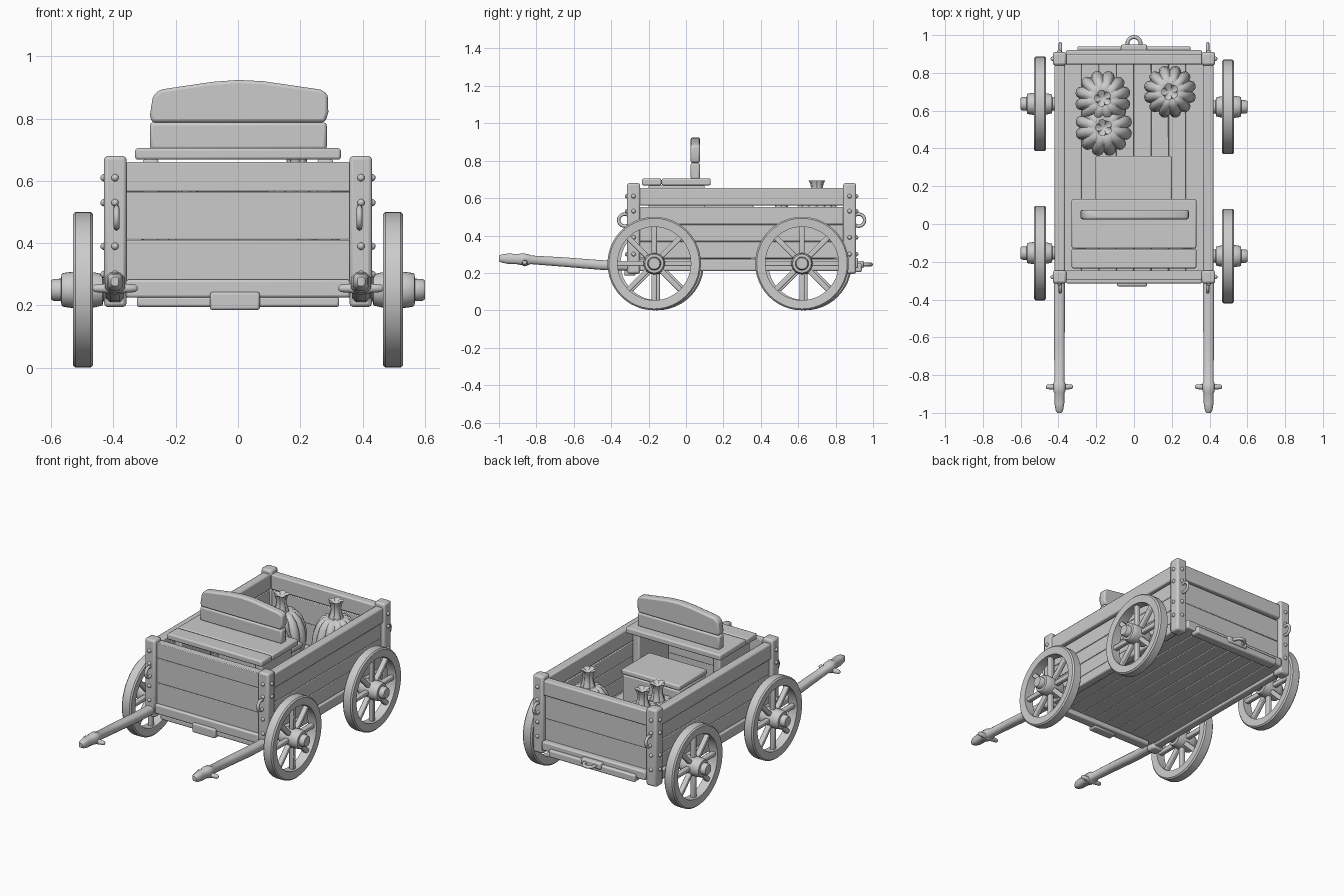
import bpy, bmesh, math
from mathutils import Matrix, Vector

if "Cube" in bpy.data.objects:
    bpy.data.objects.remove(bpy.data.objects["Cube"])

TAU = 2 * math.pi


def finish(name, bm, bevel=0.0, angle=35):
    bmesh.ops.recalc_face_normals(bm, faces=bm.faces)
    me = bpy.data.meshes.new(name)
    bm.to_mesh(me)
    bm.free()
    ob = bpy.data.objects.new(name, me)
    bpy.context.collection.objects.link(ob)
    if bevel:
        m = ob.modifiers.new("soft_edges", 'BEVEL')
        m.width, m.segments, m.limit_method = bevel, 2, 'ANGLE'
    bpy.ops.object.select_all(action='DESELECT')
    ob.select_set(True)
    bpy.context.view_layer.objects.active = ob
    bpy.ops.object.shade_smooth_by_angle(angle=math.radians(angle))
    return ob


def box(name, x, y, z, bevel=0.008):
    bm = bmesh.new()
    size = Matrix.Diagonal((x[1] - x[0], y[1] - y[0], z[1] - z[0], 1))
    mid = Matrix.Translation(((x[0] + x[1]) / 2, (y[0] + y[1]) / 2, (z[0] + z[1]) / 2))
    bmesh.ops.create_cube(bm, size=1, matrix=mid @ size)
    return finish(name, bm, bevel)


def skin(bm, rings, loop=False):
    n = len(rings[0])
    for a, b in zip(rings, rings[1:] + (rings[:1] if loop else [])):
        for i in range(n):
            bm.faces.new((a[i], a[(i + 1) % n], b[(i + 1) % n], b[i]))
    if not loop:
        bm.faces.new(rings[0])
        bm.faces.new(rings[-1])


def lathe(bm, profile, n, mat, loop=False, lobes=0):
    # profile points: (radius, height, lobe depth)
    rings = []
    for r, h, *d in profile:
        ring = []
        for i in range(n):
            a = TAU * i / n
            k = 1 - d[0] * (1 - abs(math.sin(a * lobes / 2))) ** 1.5 if d else 1
            ring.append(bm.verts.new(mat @ Vector((r * k * math.cos(a), r * k * math.sin(a), h))))
        rings.append(ring)
    skin(bm, rings, loop)


def torus(name, loc, axis, R, r):
    bm = bmesh.new()
    mat = Matrix.Translation(loc) @ Vector((0, 0, 1)).rotation_difference(Vector(axis)).to_matrix().to_4x4()
    prof = [(R + r * math.cos(TAU * i / 8), r * math.sin(TAU * i / 8)) for i in range(8)]
    lathe(bm, prof, 24, mat, loop=True)
    return finish(name, bm, angle=60)


# Floor planks
for i in range(8):
    x = -0.37 + i * 0.0925
    box(f"floor_plank_{i}", (x, x + 0.0915), (-0.27, 0.88), (0.225, 0.275), 0.005)

# Side walls and corner posts
for s, side in ((-1, "left"), (1, "right")):
    def sx(a, b):
        return tuple(sorted((s * a, s * b)))
    box(f"{side}_top_rail", sx(0.365, 0.42), (-0.27, 0.87), (0.56, 0.655))
    for i, (z0, z1) in enumerate(((0.278, 0.367), (0.369, 0.458), (0.46, 0.552))):
        box(f"{side}_wall_board_{i}", sx(0.37, 0.405), (-0.27, 0.87), (z0, z1), 0.004)
    box(f"{side}_bottom_rail", sx(0.365, 0.415), (-0.27, 0.87), (0.21, 0.275))
    for end, y0, y1, d in (("front", -0.315, -0.245, -1), ("back", 0.84, 0.91, 1)):
        box(f"{side}_{end}_post", sx(0.358, 0.43), (y0, y1), (0.195, 0.68), 0.012)
        face = y0 if d < 0 else y1
        torus(f"{side}_{end}_ring", (s * 0.39, face + d * 0.013, 0.482), (1, 0, 0), 0.032, 0.009)
        # Bolt heads on the outer and end faces
        bm = bmesh.new()
        for z in (0.30, 0.39, 0.53, 0.61):
            for p in ((s * 0.43, (y0 + y1) / 2, z), (s * 0.395, face, z)):
                bmesh.ops.create_icosphere(bm, subdivisions=2, radius=0.012, matrix=Matrix.Translation(p))
        finish(f"{side}_{end}_bolts", bm, angle=60)

# Front and back boards
for i, (z0, z1) in enumerate(((0.275, 0.41), (0.411, 0.565), (0.566, 0.66))):
    box(f"front_board_{i}", (-0.36, 0.36), (-0.295, -0.245), (z0, z1), 0.004)
for i, (z0, z1) in enumerate(((0.275, 0.41), (0.411, 0.552))):
    box(f"back_board_{i}", (-0.36, 0.36), (0.85, 0.885), (z0, z1), 0.004)
box("back_top_rail", (-0.365, 0.365), (0.845, 0.9), (0.56, 0.655))

# Bottom beams, brackets and tow ring
box("front_beam", (-0.36, 0.36), (-0.315, -0.25), (0.225, 0.283))
box("front_lower_beam", (-0.325, 0.325), (-0.31, -0.25), (0.195, 0.228))
box("front_bracket", (-0.09, 0.07), (-0.33, -0.27), (0.185, 0.243))
box("back_beam", (-0.36, 0.36), (0.855, 0.92), (0.225, 0.28))
box("back_lower_beam", (-0.30, 0.30), (0.88, 0.94), (0.205, 0.25))
box("tow_bracket", (-0.07, 0.07), (0.90, 0.95), (0.225, 0.265))
torus("tow_ring", (0, 0.955, 0.245), (0, 0, 1), 0.035, 0.010)

# Seat, supports and arched backrest
for i, (y0, y1) in enumerate(((-0.235, -0.132), (-0.13, 0.132))):
    box(f"seat_board_{i}", (-0.33, 0.33), (y0, y1), (0.668, 0.705))
for s, side in ((-1, "left"), (1, "right")):
    box(f"{side}_seat_support", (s * 0.28 - 0.025, s * 0.28 + 0.025), (-0.2, 0.1), (0.27, 0.67))
box("backrest_lower_board", (-0.283, 0.285), (0.025, 0.075), (0.70, 0.788), 0.01)
outline = [(-0.277, 0.788), (0.28, 0.788), (0.29, 0.82), (0.288, 0.878), (0.265, 0.893), (0.17, 0.907),
           (0.08, 0.92), (0, 0.924), (-0.08, 0.918), (-0.17, 0.905), (-0.25, 0.893), (-0.273, 0.873), (-0.283, 0.81)]
bm = bmesh.new()
skin(bm, [[bm.verts.new((x, y, z)) for x, z in outline] for y in (0.025, 0.075)])
finish("backrest_arched_board", bm, 0.01)

# Crate behind the seat
box("crate", (-0.2, 0.195), (0.085, 0.355), (0.275, 0.53))
box("crate_lid", (-0.205, 0.2), (0.08, 0.36), (0.533, 0.565))

# Shafts with crossbars
for s, side in ((-1, "left"), (1, "right")):
    bm = bmesh.new()
    # section: y, centre z, half width, half height
    path = [(-0.25, 0.235, 0.03, 0.026), (-0.45, 0.242, 0.029, 0.026), (-0.65, 0.258, 0.028, 0.025),
            (-0.83, 0.27, 0.026, 0.023), (-0.845, 0.271, 0.032, 0.03), (-0.885, 0.273, 0.032, 0.032),
            (-0.895, 0.273, 0.027, 0.027), (-0.95, 0.276, 0.026, 0.028), (-0.985, 0.277, 0.02, 0.022),
            (-1.0, 0.277, 0.012, 0.014)]
    c = 0.55
    octo = ((1, c), (c, 1), (-c, 1), (-1, c), (-1, -c), (-c, -1), (c, -1), (1, -c))
    skin(bm, [[bm.verts.new((s * 0.395 + u * w, y, z + v * h)) for u, v in octo] for y, z, w, h in path])
    finish(f"{side}_shaft", bm, angle=50)
    bm = bmesh.new()
    mat = Matrix.Translation((s * 0.395, -0.862, 0.255)) @ Matrix.Rotation(math.pi / 2, 4, 'Y')
    lathe(bm, [(0.006, -0.072), (0.012, -0.065), (0.014, -0.04), (0.02, 0),
               (0.014, 0.04), (0.012, 0.065), (0.006, 0.072)], 12, mat)
    finish(f"{side}_shaft_crossbar", bm, angle=60)

# Wheels: rim, eight spokes, stepped hub
for s, side in ((-1, "left"), (1, "right")):
    for end, y in (("front", -0.17), ("back", 0.62)):
        y += 0.008 * (1 - s)
        mat = Matrix.Translation((0, y, 0.25)) @ Matrix.Rotation(s * math.pi / 2, 4, 'Y')
        bm = bmesh.new()
        lathe(bm, [(0.196, 0.468), (0.242, 0.465), (0.25, 0.473), (0.25, 0.522),
                   (0.242, 0.53), (0.196, 0.527)], 48, mat, loop=True)
        finish(f"{side}_{end}_wheel_rim", bm)
        bm = bmesh.new()
        for i in range(8):
            spoke = Matrix.Rotation(i * TAU / 8, 4, 'Z') @ Matrix.Translation((0.125, 0, 0.497))
            bmesh.ops.create_cube(bm, size=1, matrix=mat @ spoke @ Matrix.Diagonal((0.16, 0.028, 0.03, 1)))
        finish(f"{side}_{end}_wheel_spokes", bm, 0.006)
        bm = bmesh.new()
        lathe(bm, [(0.035, 0.40), (0.035, 0.432), (0.05, 0.435), (0.056, 0.46), (0.058, 0.535), (0.054, 0.562),
                   (0.05, 0.567), (0.036, 0.568), (0.035, 0.593), (0.03, 0.6)], 24, mat)
        finish(f"{side}_{end}_wheel_hub", bm)

# Ribbed pumpkins with flared stems
for i, (x, y, r, top) in enumerate(((-0.165, 0.665, 0.148, 0.655), (-0.16, 0.51, 0.152, 0.63), (0.19, 0.70, 0.14, 0.695))):
    bm = bmesh.new()
    h = top - 0.37
    prof = [(r * k, 0.27 + h * t, d) for k, t, d in (
        (0.35, 0.03, 0.05), (0.65, 0.0, 0.1), (0.88, 0.12, 0.14), (0.98, 0.3, 0.15), (1.0, 0.48, 0.15),
        (0.94, 0.68, 0.15), (0.8, 0.85, 0.16), (0.58, 0.97, 0.18), (0.36, 1.0, 0.2), (0.2, 0.96, 0.1))]
    lathe(bm, prof, 72, Matrix.Translation((x, y, 0)), lobes=12)
    finish(f"pumpkin_{i}", bm, angle=70)
    bm = bmesh.new()
    z = 0.27 + h
    lathe(bm, [(0.05, z - 0.02, 0.2), (0.036, z + 0.02, 0.2), (0.03, z + 0.05, 0.15), (0.036, z + 0.08, 0.2),
               (0.046, top, 0.3), (0.03, top - 0.008, 0.3), (0.01, top - 0.02, 0.1)],
          30, Matrix.Translation((x, y, 0)), lobes=5)
    finish(f"pumpkin_stem_{i}", bm, angle=50)
